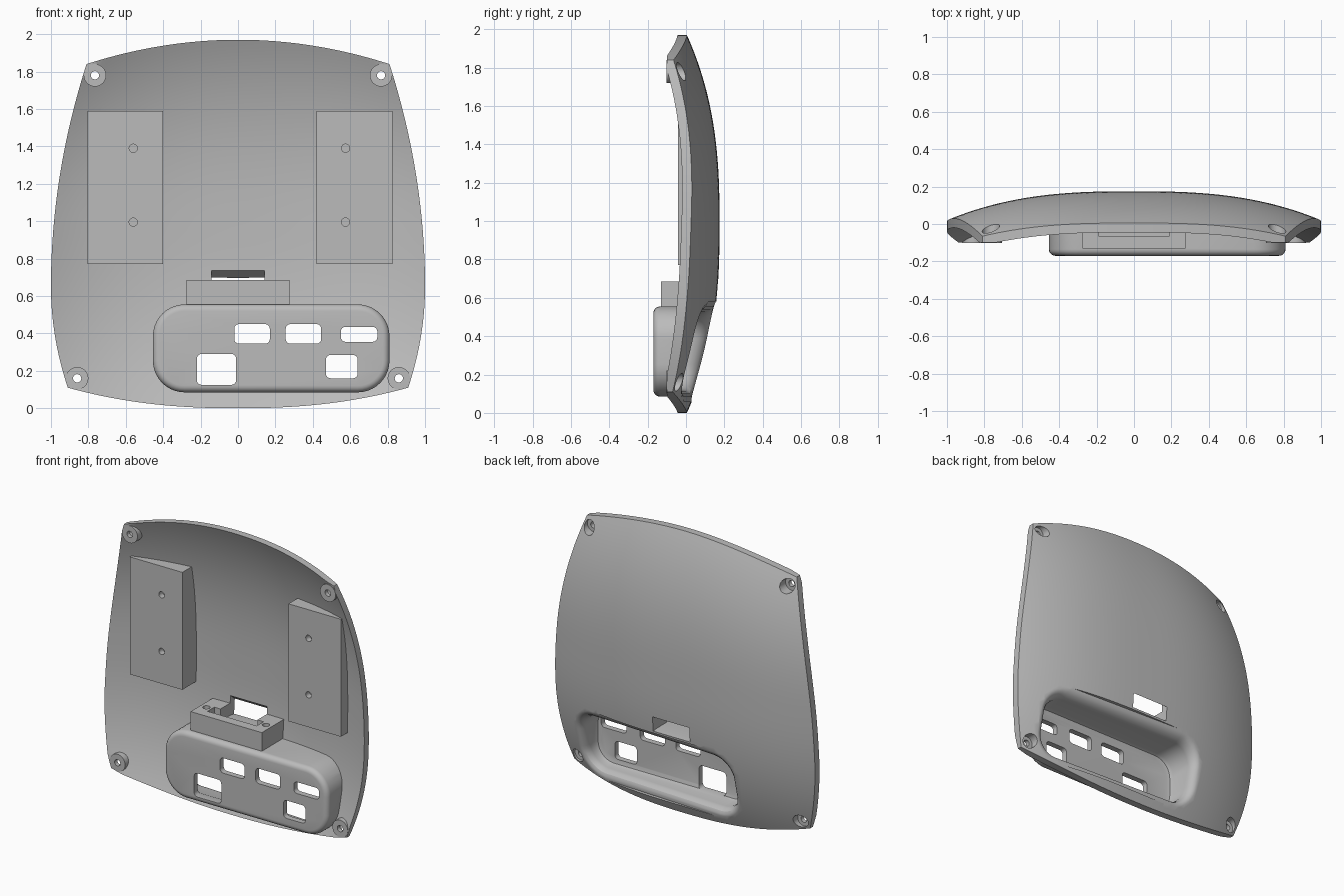
import bpy, bmesh, math
from mathutils import Vector

cube = bpy.data.objects.get("Cube")
if cube:
    bpy.data.objects.remove(cube)

grey = bpy.data.materials.new("light_grey_plastic")
grey.use_nodes = True
grey.diffuse_color = (0.5, 0.5, 0.5, 1)
grey.node_tree.nodes["Principled BSDF"].inputs["Base Color"].default_value = (0.5, 0.5, 0.5, 1)

MID = 0.985


def dome(x, z):
    """Depth of the curved outer skin at a point."""
    u = (z - MID) / MID
    y = 0.175 - 0.155 * abs(x) ** 2.7 - 0.17 * abs(u) ** 2.6
    return y - (0.07 * x * x * u * u if u > 0 else 0)


def inner(x, z):
    return max(dome(x, z) - 0.05, -0.1)


def outline(s, t):
    """Map the unit square to the bowed four-cornered outline."""
    t = (t + 1) / 2
    z = 0.11 + 1.73 * t
    if z > 0.65:
        x = 1 - 0.19 * ((z - 0.65) / 1.19) ** 2
    else:
        x = 1 - 0.09 * ((0.65 - z) / 0.54) ** 2
    bow = 0.13 * (1 - s * s) * t - 0.11 * (1 - abs(s) ** 2.3) * (1 - t)
    return s * x, z + bow


def to_object(name, bm):
    bmesh.ops.recalc_face_normals(bm, faces=bm.faces[:])
    mesh = bpy.data.meshes.new(name)
    bm.to_mesh(mesh)
    bm.free()
    mesh.materials.append(grey)
    ob = bpy.data.objects.new(name, mesh)
    bpy.context.scene.collection.objects.link(ob)
    return ob


def curved_solid(name, back, front, cells=56):
    """Solid bounded by two depth functions inside the outline."""
    bm = bmesh.new()
    n = cells + 1
    layers = []
    for depth in (back, front):
        layer = []
        for i in range(n * n):
            x, z = outline(2 * (i % n) / cells - 1, 2 * (i // n) / cells - 1)
            layer.append(bm.verts.new((x, depth(x, z), z)))
        layers.append(layer)
        for j in range(cells):
            for i in range(cells):
                a = j * n + i
                bm.faces.new([layer[k] for k in (a, a + 1, a + n + 1, a + n)])
    rim = [i for i in range(n)] + [j * n + cells for j in range(1, n)]
    rim += [cells * n + i for i in range(cells - 1, -1, -1)] + [j * n for j in range(cells - 1, 0, -1)]
    for a, b in zip(rim, rim[1:] + rim[:1]):
        bm.faces.new((layers[0][a], layers[0][b], layers[1][b], layers[1][a]))
    return to_object(name, bm)


def loft(name, rings):
    """Closed solid through rings of points with equal counts."""
    bm = bmesh.new()
    loops = [[bm.verts.new(p) for p in ring] for ring in rings]
    for a, b in zip(loops, loops[1:]):
        for i in range(len(a)):
            j = (i + 1) % len(a)
            bm.faces.new((a[i], a[j], b[j], b[i]))
    bm.faces.new(loops[0])
    bm.faces.new(loops[-1])
    return to_object(name, bm)


def rect(x0, x1, z0, z1, y, r=0.0, n=0):
    """Rounded rectangle facing y; y may be a depth function."""
    pts = []
    corners = ((x1 - r, z1 - r), (x0 + r, z1 - r), (x0 + r, z0 + r), (x1 - r, z0 + r))
    for q, (cx, cz) in enumerate(corners):
        for k in range(n + 1):
            a = math.pi / 2 * (q + (k / n if n else 0))
            x, z = cx + r * math.cos(a), cz + r * math.sin(a)
            pts.append(Vector((x, y(x, z) if callable(y) else y, z)))
    return pts


def block(name, x0, x1, z0, z1, y0, y1, r=0.0, n=0):
    return loft(name, [rect(x0, x1, z0, z1, y, r, n) for y in (y0, y1)])


def peg(name, x, z, r, y0, y1):
    return block(name, x - r, x + r, z - r, z + r, y0, y1, r, 8)


def boolean(ob, tool, mode="DIFFERENCE", keep=False):
    mod = ob.modifiers.new("cut", "BOOLEAN")
    mod.operation, mod.solver, mod.object = mode, "EXACT", tool
    bpy.context.view_layer.objects.active = ob
    bpy.ops.object.modifier_apply(modifier=mod.name)
    if not keep:
        bpy.data.objects.remove(tool)


# Curved cover, and an envelope that trims parts to sit under its skin
cover = curved_solid("cover", dome, inner)
envelope = curved_solid("envelope", lambda x, z: dome(x, z) - 0.015, lambda x, z: -0.4)
envelope.hide_render = True


def fuse(part):
    boolean(part, envelope, "INTERSECT", keep=True)
    boolean(cover, part, "UNION")


# Connector housing with rounded front edge
def housing_ring(inset, y):
    return rect(-0.455 + inset, 0.81 - inset, 0.085 + inset, 0.555 - inset, y, 0.17 - inset, 10)


front_edge = [(0.035 * (1 - math.sin(a)), -0.135 - 0.035 * math.cos(a))
              for a in (k * math.pi / 10 for k in range(6))]
fuse(loft("housing", [housing_ring(i, y) for i, y in front_edge] + [housing_ring(0, 0.3)]))

# Bracket above the housing
fuse(block("bracket", -0.275, 0.275, 0.53, 0.685, -0.13, 0.3))

# Mounting pads with blind screw holes
for x0, x1, hole_x in ((-0.805, -0.4, -0.56), (0.42, 0.825, 0.575)):
    fuse(block("pad", x0, x1, 0.77, 1.59, -0.043, 0.3))
    for z in (0.995, 1.39):
        boolean(cover, peg("pad_hole", hole_x, z, 0.022, -0.1, 0.0))

# Corner screw bosses
corners = [(s * x, z) for s in (-1, 1) for x, z in ((0.765, 1.78), (0.86, 0.16))]
for x, z in corners:
    fuse(peg("boss", x, z, 0.06, -0.102, 0.3))

# Pocket opening from the back, with a rolled lip that follows the skin
def skin(offset):
    return lambda x, z: dome(x, z) + offset


pocket = [(0.07, -0.13), (0.045, -0.123), (0.035, -0.1), (0.035, skin(-0.07)), (0.029, skin(-0.045)),
          (0.016, skin(-0.02)), (0.0, skin(-0.006)), (-0.025, skin(0.004)), (-0.03, 0.3)]
boolean(cover, loft("pocket", [housing_ring(i, y) for i, y in pocket]))

# Port windows in the housing floor
for x0, x1, z0, z1 in ((-0.02, 0.17, 0.345, 0.45), (0.255, 0.445, 0.345, 0.45), (0.55, 0.745, 0.355, 0.435),
                       (-0.22, -0.01, 0.125, 0.29), (0.47, 0.64, 0.16, 0.285)):
    boolean(cover, block("port", x0, x1, z0, z1, -0.3, -0.1, 0.025, 4))

# Bracket cavity, slanted opening through the cover and upright screw holes
boolean(cover, block("cavity", -0.19, 0.19, 0.6, 0.8, -0.065, 0.01))
boolean(cover, loft("slot", [rect(-0.142, 0.142, z0, z1, y) for y, z0, z1 in
                             ((0.0, 0.6, 0.74), (0.115, 0.6, 0.74), (0.25, 0.585, 0.632))]))
for x in (-0.23, 0.23):
    ring = [(x + 0.024 * math.cos(k * math.pi / 10), -0.02 + 0.024 * math.sin(k * math.pi / 10))
            for k in range(20)]
    boolean(cover, loft("bracket_hole", [[(px, py, z) for px, py in ring] for z in (0.61, 0.72)]))

# Screw holes with counterbores from the back
for x, z in corners:
    boolean(cover, peg("counterbore", x, z, 0.047, -0.072, 0.3))
    boolean(cover, peg("screw_hole", x, z, 0.022, -0.2, 0.0))

bpy.data.objects.remove(envelope)

# Smooth skin with crisp edges
bpy.ops.object.select_all(action="DESELECT")
cover.select_set(True)
bpy.context.view_layer.objects.active = cover
bpy.ops.object.shade_smooth_by_angle(angle=math.radians(30))
